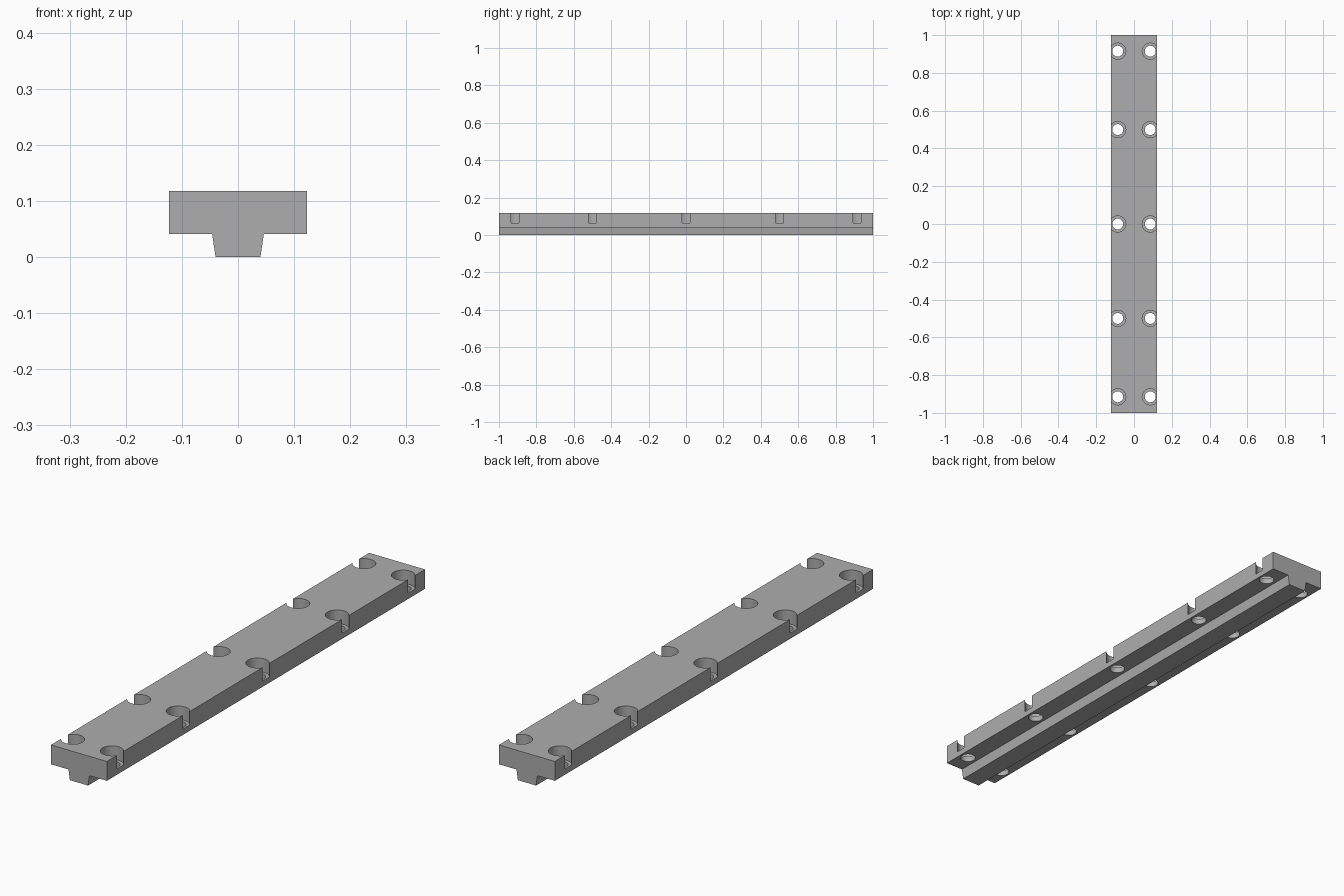
import bpy, bmesh, math

cube = bpy.data.objects.get("Cube")
if cube:
    bpy.data.objects.remove(cube, do_unlink=True)

HALF_LEN, HALF_W, TOP, LEDGE = 1.0, 0.123, 0.118, 0.041
HOLE_X, HOLE_YS = 0.086, (-0.915, -0.5, 0, 0.5, 0.915)
BORE_R, HOLE_R, BORE_FLOOR = 0.0425, 0.029, 0.064

grey = bpy.data.materials.new("plain grey")
grey.use_nodes = True
colour = (0.42, 0.42, 0.42, 1)
grey.diffuse_color = colour
grey.node_tree.nodes["Principled BSDF"].inputs["Base Color"].default_value = colour


def add_object(name, bm):
    bmesh.ops.recalc_face_normals(bm, faces=bm.faces)
    mesh = bpy.data.meshes.new(name)
    bm.to_mesh(mesh)
    bm.free()
    mesh.materials.append(grey)
    obj = bpy.data.objects.new(name, mesh)
    bpy.context.collection.objects.link(obj)
    return obj


# T-shaped rail: mirrored cross-section extruded along its length
half = [(0.04, 0), (0.046, LEDGE), (HALF_W, LEDGE), (HALF_W, TOP)]
section = half + [(-x, z) for x, z in reversed(half)]
bm = bmesh.new()
face = bm.faces.new([bm.verts.new((x, -HALF_LEN, z)) for x, z in section])
ext = bmesh.ops.extrude_face_region(bm, geom=[face])
bmesh.ops.translate(bm, vec=(0, 2 * HALF_LEN, 0),
                    verts=[v for v in ext["geom"] if isinstance(v, bmesh.types.BMVert)])
rail = add_object("slotted_rail", bm)

# Stepped screw-hole cutters: narrow shaft below, wide counterbore above
bm = bmesh.new()
steps = [(HOLE_R, -0.05), (HOLE_R, BORE_FLOOR), (BORE_R, BORE_FLOOR), (BORE_R, 0.2)]
SIDES = 48
for y in HOLE_YS:
    for x in (-HOLE_X, HOLE_X):
        rings = []
        for r, z in steps:
            angles = [2 * math.pi * i / SIDES for i in range(SIDES)]
            rings.append([bm.verts.new((x + r * math.cos(a), y + r * math.sin(a), z))
                          for a in angles])
        for low, high in zip(rings, rings[1:]):
            for i in range(SIDES):
                j = (i + 1) % SIDES
                bm.faces.new((low[i], low[j], high[j], high[i]))
        bm.faces.new(rings[0][::-1])
        bm.faces.new(rings[-1])
cutter = add_object("screw_hole_cutter", bm)
cutter.hide_render = True

# Cut the holes, then discard the cutter
mod = rail.modifiers.new("screw_holes", "BOOLEAN")
mod.operation = "DIFFERENCE"
mod.solver = "EXACT"
mod.object = cutter
bpy.ops.object.select_all(action="DESELECT")
rail.select_set(True)
bpy.context.view_layer.objects.active = rail
bpy.ops.object.modifier_apply(modifier=mod.name)
bpy.data.objects.remove(cutter, do_unlink=True)

# Smooth hole walls, crisp edges elsewhere
bpy.ops.object.shade_smooth_by_angle(angle=math.radians(30))
